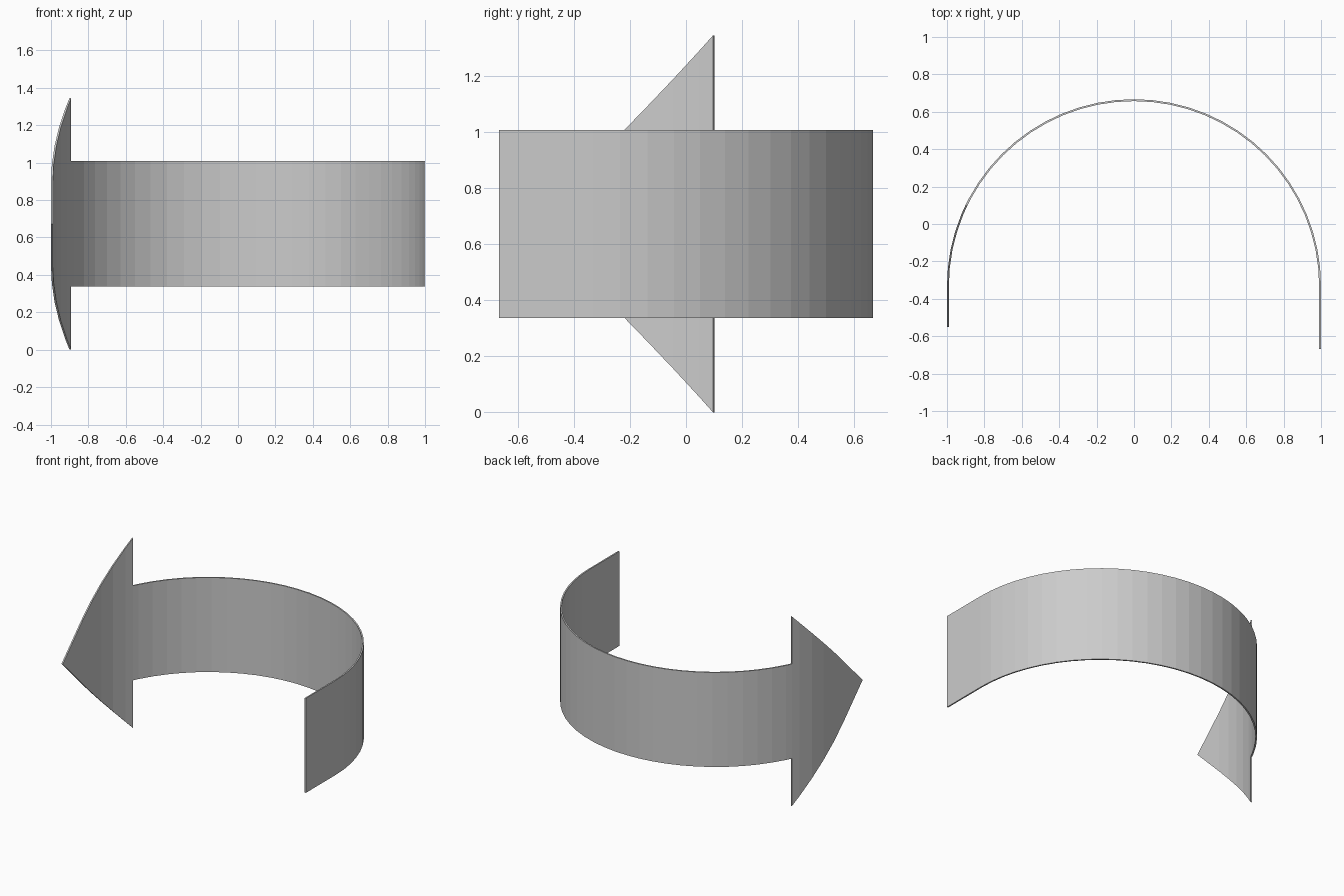
import bpy, bmesh
from math import pi, sin, cos

if "Cube" in bpy.data.objects:
    bpy.data.objects.remove(bpy.data.objects["Cube"])

R_OUT, R_IN = 1.0, 0.99      # outer and inner radius of the bent sheet
CY, CZ = -0.333, 0.6725      # bend centre and mid height
STEP = pi / 32               # facet angle
JOIN = pi - 0.449            # angle where the head meets the band
TIP = 0.217                  # straight run of the head past the bend
HEAD_H, BAND_H = 0.6725, 0.335


def station(angle, drop=0.0):
    """Outer and inner plan points at an angle, shifted forward by drop."""
    return [(r * cos(angle), CY + r * sin(angle) - drop) for r in (R_OUT, R_IN)]


def bent_sheet(name, stations, heights, cap_end):
    """Thin sheet following the stations, with a half height at each one."""
    bm = bmesh.new()
    rings = []
    for (o, i), h in zip(stations, heights):
        rings.append([bm.verts.new((p[0], p[1], CZ + z))
                      for p, z in ((o, -h), (o, h), (i, h), (i, -h))])
    for a, b in zip(rings, rings[1:]):
        for k in range(4):
            n = (k + 1) % 4
            bm.faces.new((a[k], a[n], b[n], b[k]))
    bm.faces.new(rings[0])
    if cap_end:
        bm.faces.new(rings[-1])
    bmesh.ops.remove_doubles(bm, verts=bm.verts, dist=0.0005)
    bmesh.ops.recalc_face_normals(bm, faces=bm.faces)
    me = bpy.data.meshes.new(name)
    bm.to_mesh(me)
    bm.free()
    ob = bpy.data.objects.new(name, me)
    bpy.context.collection.objects.link(ob)
    return ob


# Band: straight tail on the right, then around the bend to the head
angles = [k * STEP for k in range(33) if k * STEP < JOIN - 0.01] + [JOIN]
band = [station(0, 0.334)] + [station(a) for a in angles]
bent_sheet("arrow_band", band, [BAND_H] * len(band), False)

# Head: tapers evenly along the path to a point
angles = [JOIN] + [k * STEP for k in range(33) if k * STEP > JOIN + 0.01]
length = pi - JOIN + TIP
head = [station(a) for a in angles] + [station(pi, TIP)]
dist = [a - JOIN for a in angles] + [length]
bent_sheet("arrow_head", head, [HEAD_H * (1 - d / length) for d in dist], False)
